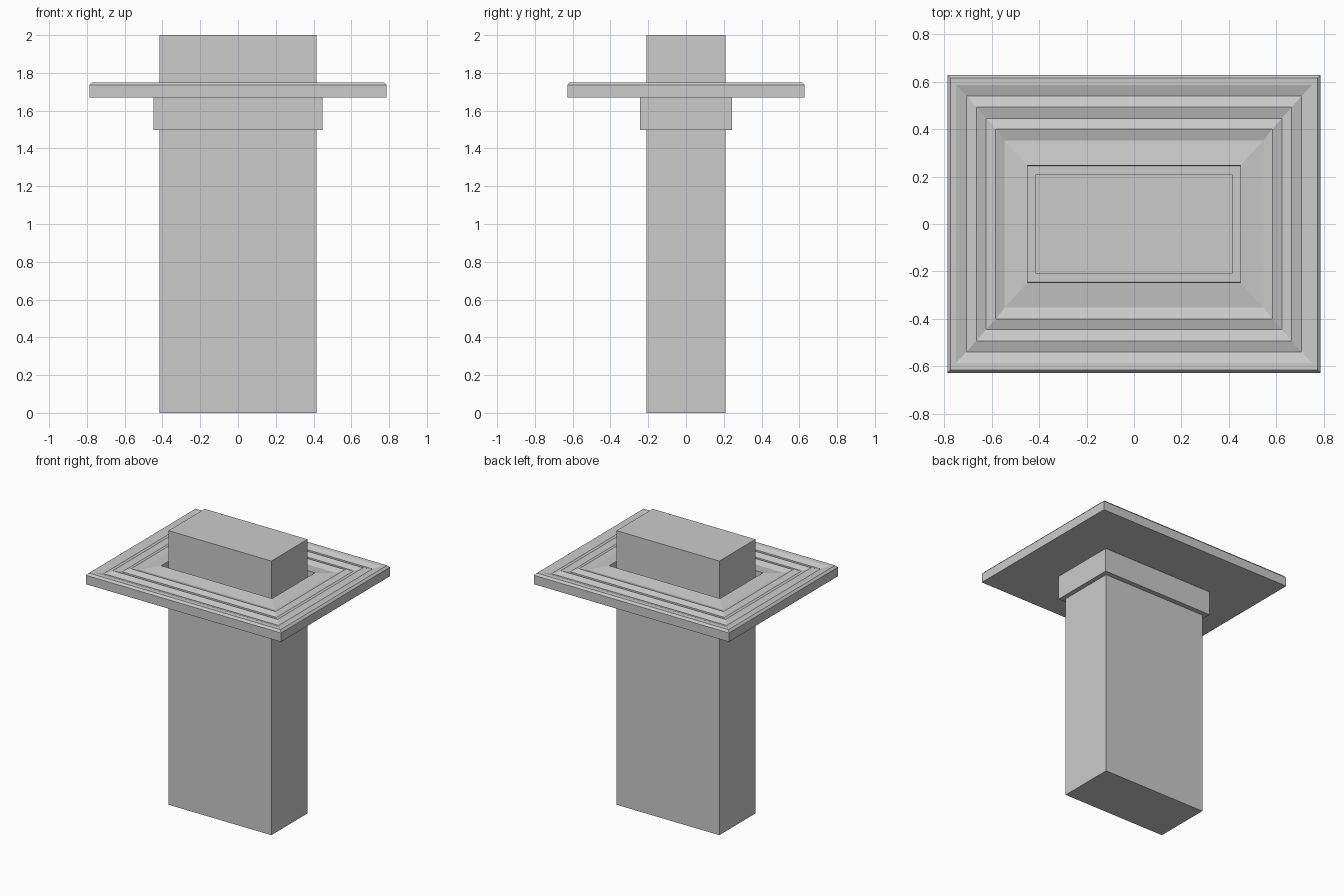
import bpy, bmesh

if "Cube" in bpy.data.objects:
    bpy.data.objects.remove(bpy.data.objects["Cube"])


def make_object(name, bm):
    bmesh.ops.recalc_face_normals(bm, faces=bm.faces)
    mesh = bpy.data.meshes.new(name)
    bm.to_mesh(mesh)
    bm.free()
    obj = bpy.data.objects.new(name, mesh)
    bpy.context.collection.objects.link(obj)
    return obj


def rect_loft(name, rings, cap_start=False, cap_end=False, extra=()):
    """Skin a stack of rectangles given as (half width, half depth, height)."""
    bm = bmesh.new()
    loops = [[bm.verts.new((sx * x, sy * y, z))
              for sx, sy in ((-1, -1), (1, -1), (1, 1), (-1, 1))]
             for x, y, z in rings]
    pairs = list(zip(loops, loops[1:])) + [(loops[i], loops[j]) for i, j in extra]
    for a, b in pairs:
        for i in range(4):
            j = (i + 1) % 4
            bm.faces.new((a[i], a[j], b[j], b[i]))
    if cap_start:
        bm.faces.new(loops[0])
    if cap_end:
        bm.faces.new(loops[-1])
    return make_object(name, bm)


# Rectangular column running full height
rect_loft("column", [(0.415, 0.208, 0), (0.415, 0.208, 2)], True, True)

# Ledge with bevelled rim and zigzag ridges on top, inner wall drops to the collar
HIGH, LOW = 1.75, 1.735
rect_loft("ridged_ledge", [
    (0.448, 0.244, 1.67),
    (0.787, 0.628, 1.67),
    (0.787, 0.628, 1.735),
    (0.773, 0.615, HIGH),
    (0.750, 0.585, HIGH),
    (0.707, 0.540, LOW),
    (0.665, 0.493, HIGH),
    (0.623, 0.445, LOW),
    (0.583, 0.400, HIGH),
    (0.545, 0.352, LOW),
    (0.448, 0.246, HIGH),
    (0.448, 0.244, 1.67),
])

# Thin collar under the ledge, with a floor closing onto the column
rect_loft("collar", [(0.448, 0.243, 1.67), (0.448, 0.243, 1.497),
                     (0.415, 0.208, 1.497)])
